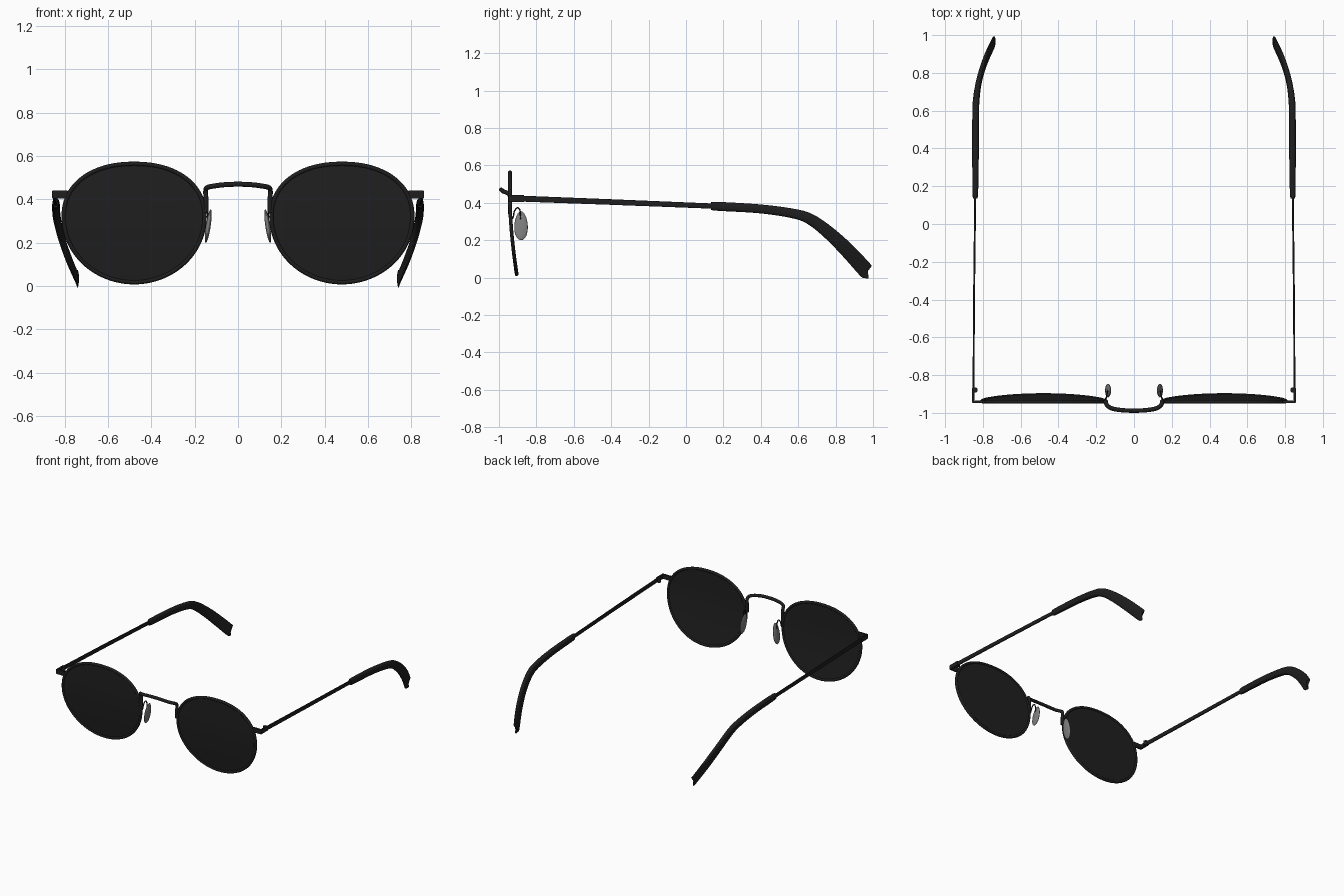
import bpy, bmesh, math
from mathutils import Vector, Matrix

if "Cube" in bpy.data.objects:
    bpy.data.objects.remove(bpy.data.objects["Cube"])


def material(name, rgb):
    m = bpy.data.materials.new(name)
    m.diffuse_color = (*rgb, 1)
    m.use_nodes = True
    m.node_tree.nodes["Principled BSDF"].inputs["Base Color"].default_value = m.diffuse_color
    return m


BLACK = material("frame black", (0.013, 0.013, 0.013))
LENS = material("lens dark", (0.014, 0.014, 0.014))
GREY = material("pad grey", (0.21, 0.21, 0.21))


def finish(name, bm, mat, mirror=True, angle=40):
    bmesh.ops.recalc_face_normals(bm, faces=bm.faces)
    me = bpy.data.meshes.new(name)
    bm.to_mesh(me)
    bm.free()
    ob = bpy.data.objects.new(name, me)
    bpy.context.collection.objects.link(ob)
    me.materials.append(mat)
    bpy.ops.object.select_all(action='DESELECT')
    ob.select_set(True)
    bpy.context.view_layer.objects.active = ob
    bpy.ops.object.shade_smooth_by_angle(angle=math.radians(angle))
    if mirror:
        mod = ob.modifiers.new("mirror", 'MIRROR')
        mod.use_mirror_merge = False
    return ob


def spline(pts, steps):
    """Catmull-Rom through the points (position and half sizes together)."""
    p = [Vector(q) for q in pts]
    p = [2 * p[0] - p[1]] + p + [2 * p[-1] - p[-2]]
    out = []
    for i in range(1, len(p) - 2):
        a, b, c, d = p[i - 1:i + 3]
        for k in range(steps):
            t = k / steps
            out.append(0.5 * (2 * b + (c - a) * t + (2 * a - 5 * b + 4 * c - d) * t * t
                              + (3 * b - a - 3 * c + d) * t ** 3))
    return out + [p[-2]]


def sweep(name, pts, mat, ref, sides=12, power=2.0, closed=False, mirror=True):
    """Sweep a superellipse along points (x, y, z, half size along ref, other half size)."""
    bm = bmesh.new()
    rings, n = [], len(pts)
    for i, q in enumerate(pts):
        nxt = pts[(i + 1) % n] if closed else pts[min(i + 1, n - 1)]
        prv = pts[i - 1] if closed else pts[max(i - 1, 0)]
        t = (Vector(nxt[:3]) - Vector(prv[:3])).normalized()
        s = Vector(ref)
        s = (s - t * s.dot(t)).normalized()
        u = s.cross(t)
        ring = []
        for k in range(sides):
            w = 2 * math.pi * (k + 0.5) / sides
            c, d = math.cos(w), math.sin(w)
            c = math.copysign(abs(c) ** (2 / power), c)
            d = math.copysign(abs(d) ** (2 / power), d)
            ring.append(bm.verts.new(Vector(q[:3]) + s * c * q[3] + u * d * q[4]))
        rings.append(ring)
    for i in range(n if closed else n - 1):
        a, b = rings[i], rings[(i + 1) % n]
        for k in range(sides):
            j = (k + 1) % sides
            bm.faces.new((a[k], a[j], b[j], b[k]))
    if not closed:
        bm.faces.new(rings[0])
        bm.faces.new(rings[-1])
    return finish(name, bm, mat, mirror)


# Lens outline: rounded top, deeper bottom that bends backwards
CX, CZ, HW, UP, DOWN = 0.479, 0.32, 0.325, 0.244, 0.302


def depth(z):
    return -0.941 + 0.037 * (max(0.0, 0.40 - z) / 0.39) ** 1.6


def outline(w, scale=1.0):
    c, s = math.cos(w), math.sin(w)
    e = 2 / 2.2 if s > 0 else 1.0
    x = CX + HW * scale * math.copysign(abs(c) ** e, c)
    z = CZ + scale * (UP if s > 0 else DOWN) * math.copysign(abs(s) ** e, s)
    return x, depth(z), z


N = 96
rim = [(*outline(2 * math.pi * i / N), 0.010, 0.010) for i in range(N)]
sweep("lens_rim", rim, BLACK, (0, 1, 0), sides=10, closed=True)

# Lens: thin curved plate built from concentric rings, front and back
bm = bmesh.new()
edges = []
for off in (-0.004, 0.004):
    rings = []
    for r in range(1, 9):
        ring = []
        for i in range(N):
            x, y, z = outline(2 * math.pi * i / N, r / 8)
            ring.append(bm.verts.new((x, y + off, z)))
        rings.append(ring)
    mid = bm.verts.new((CX, depth(CZ) + off, CZ))
    for i in range(N):
        j = (i + 1) % N
        bm.faces.new((mid, rings[0][i], rings[0][j]))
        for a, b in zip(rings, rings[1:]):
            bm.faces.new((a[i], b[i], b[j], a[j]))
    edges.append(rings[-1])
for i in range(N):
    j = (i + 1) % N
    bm.faces.new((edges[0][i], edges[0][j], edges[1][j], edges[1][i]))
finish("lens", bm, LENS)

# Bridge: arched bar with short legs running down the rims
R = 0.0115
half = [(0.148, -0.941, 0.34), (0.148, -0.941, 0.40), (0.149, -0.943, 0.44),
        (0.142, -0.960, 0.454), (0.115, -0.977, 0.461), (0.06, -0.986, 0.468)]
path = half + [(0, -0.988, 0.470)] + [(-x, y, z) for x, y, z in reversed(half)]
sweep("bridge", spline([(*p, R, R) for p in path], 5), BLACK, (0, 1, 1), mirror=False)

# Nose pads and their bent wires
bm = bmesh.new()
bmesh.ops.create_uvsphere(bm, u_segments=24, v_segments=16, radius=1)
for v in bm.verts:
    v.co = Vector((v.co.x * 0.011, v.co.y * 0.036 * (1 - 0.12 * v.co.z), v.co.z * 0.078))
bmesh.ops.transform(bm, verts=bm.verts, matrix=Matrix.Translation((0.137, -0.882, 0.277))
                    @ Matrix.Rotation(-0.15, 4, 'Y'))
finish("nose_pad", bm, GREY, angle=60)
wire = [(0.150, -0.937, 0.315), (0.149, -0.925, 0.32), (0.146, -0.917, 0.355),
        (0.143, -0.902, 0.373), (0.141, -0.888, 0.36), (0.139, -0.884, 0.31)]
sweep("pad_wire", spline([(*p, 0.004, 0.004) for p in wire], 5), BLACK, (1, 0, 0), sides=8)


def box(name, lo, hi):
    bm = bmesh.new()
    bmesh.ops.create_cube(bm, size=1)
    for v in bm.verts:
        v.co = Vector([(a + b) / 2 + c * (b - a) for a, b, c in zip(lo, hi, v.co)])
    bmesh.ops.bevel(bm, geom=bm.edges[:], offset=0.002, segments=2, affect='EDGES')
    finish(name, bm, BLACK)


# End pieces and hinges
box("end_piece", (0.785, -0.948, 0.405), (0.858, -0.935, 0.441))
box("end_piece_return", (0.846, -0.948, 0.405), (0.858, -0.865, 0.441))
bm = bmesh.new()
bmesh.ops.create_cone(bm, cap_ends=True, segments=16, radius1=0.014, radius2=0.014, depth=0.034)
bmesh.ops.translate(bm, verts=bm.verts, vec=(0.841, -0.879, 0.422))
finish("hinge", bm, BLACK)

# Flat temple arms
sweep("temple_arm", [(0.850, -0.93, 0.424, 0.005, 0.016), (0.847, -0.4, 0.404, 0.005, 0.015),
                     (0.840, 0.2, 0.380, 0.005, 0.014)], BLACK, (1, 0, 0), sides=16, power=5)

# Temple tips: thick sleeves that curve down and inwards
tip = [(0.841, 0.135, 0.382, 0.010, 0.020), (0.840, 0.17, 0.381, 0.015, 0.024),
       (0.839, 0.40, 0.367, 0.018, 0.024), (0.838, 0.58, 0.341, 0.018, 0.026),
       (0.834, 0.67, 0.309, 0.017, 0.030), (0.817, 0.77, 0.234, 0.014, 0.035),
       (0.785, 0.87, 0.138, 0.011, 0.040), (0.746, 0.955, 0.045, 0.008, 0.042),
       (0.739, 0.968, 0.033, 0.006, 0.040)]
sweep("temple_tip", spline(tip, 6), BLACK, (1, 0, 0), sides=20, power=2.8)
